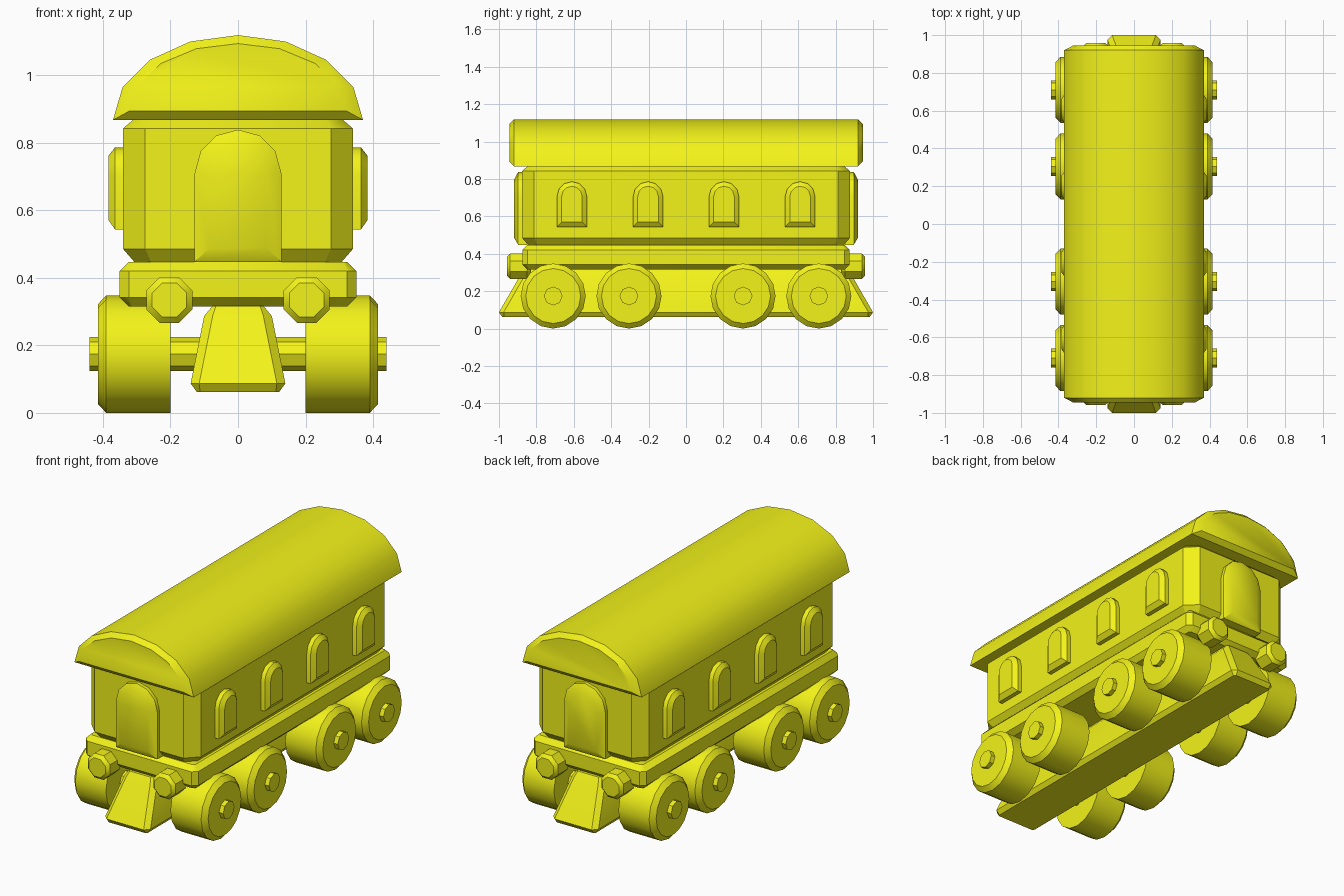
import bpy, bmesh
from math import sin, cos, pi, radians

if "Cube" in bpy.data.objects:
    bpy.data.objects.remove(bpy.data.objects["Cube"])


def loft(name, loops):
    """Skin a stack of equal-length vertex loops and cap both ends."""
    bm = bmesh.new()
    rings = [[bm.verts.new(p) for p in loop] for loop in loops]
    n = len(rings[0])
    for a, b in zip(rings, rings[1:]):
        for i in range(n):
            j = (i + 1) % n
            bm.faces.new((a[i], a[j], b[j], b[i]))
    bm.faces.new(rings[0])
    bm.faces.new(rings[-1])
    bmesh.ops.recalc_face_normals(bm, faces=bm.faces)
    mesh = bpy.data.meshes.new(name)
    bm.to_mesh(mesh)
    bm.free()
    ob = bpy.data.objects.new(name, mesh)
    bpy.context.collection.objects.link(ob)
    mesh.materials.append(paint)
    bpy.ops.object.select_all(action='DESELECT')
    ob.select_set(True)
    bpy.context.view_layer.objects.active = ob
    bpy.ops.object.shade_smooth_by_angle(angle=radians(33))
    return ob


def plate(hx, hy, c, z):
    """Rectangle with chamfered corners."""
    return [(sx * x, sy * y, z) for sx, sy, x, y in (
        (1, 1, hx, hy - c), (1, 1, hx - c, hy), (-1, 1, hx - c, hy), (-1, 1, hx, hy - c),
        (-1, -1, hx, hy - c), (-1, -1, hx - c, hy), (1, -1, hx - c, hy), (1, -1, hx, hy - c))]


def circle(r, n, turn=0.0):
    return [(r * cos(turn + 2 * pi * i / n), r * sin(turn + 2 * pi * i / n)) for i in range(n)]


def arch(half, bottom, spring):
    """Round-topped opening outline (u, z)."""
    top = [(half * cos(pi * i / 6), spring + half * sin(pi * i / 6)) for i in range(7)]
    return [(half, bottom)] + top + [(-half, bottom)]


def vault(a, b, z0):
    return [(a * cos(pi * i / 8), z0 + b * sin(pi * i / 8)) for i in range(9)]


paint = bpy.data.materials.new("yellow_paint")
paint.diffuse_color = (0.9, 0.9, 0.01, 1)
paint.use_nodes = True
paint.node_tree.nodes["Principled BSDF"].inputs["Base Color"].default_value = paint.diffuse_color

# Vaulted roof with bevelled ends
big, small = vault(0.37, 0.251, 0.867), vault(0.322, 0.2, 0.893)
loft("roof", [[(x, y, z) for x, z in prof] for prof, y in
              ((small, -0.945), (big, -0.92), (big, 0.92), (small, 0.945))])

# Carriage body, floor frame and tapered undercarriage
loft("body", [plate(0.307, 0.844, 0.05, 0.447), plate(0.34, 0.877, 0.065, 0.485),
              plate(0.34, 0.877, 0.065, 0.842), plate(0.307, 0.844, 0.05, 0.87)])
loft("floor_frame", [plate(0.323, 0.848, 0.012, 0.315), plate(0.35, 0.875, 0.027, 0.342),
                     plate(0.35, 0.875, 0.027, 0.42), plate(0.323, 0.848, 0.012, 0.447)])
loft("undercarriage", [plate(0.122, 0.982, 0.01, 0.062), plate(0.14, 1.0, 0.025, 0.087),
                       plate(0.1, 0.885, 0.025, 0.287), plate(0.075, 0.865, 0.01, 0.317)])

for s, end in ((-1, "front"), (1, "back")):
    # End door
    outer, inner = arch(0.128, 0.447, 0.71), arch(0.085, 0.487, 0.708)
    loft(end + "_door", [[(u, s * y, z) for u, z in prof] for prof, y in
                         ((outer, 0.84), (outer, 0.897), (inner, 0.92))])
    # Buffers
    for sx, side in ((-1, "left"), (1, "right")):
        loft(f"{end}_{side}_buffer",
             [[(sx * 0.203 + u, s * y, 0.334 + v) for u, v in circle(r, 8, pi / 8)]
              for r, y in ((0.055, 0.83), (0.0735, 0.85), (0.0735, 0.94), (0.055, 0.957))])

# Side windows
for s, side in ((-1, "left"), (1, "right")):
    outer, inner = arch(0.08, 0.543, 0.706), arch(0.055, 0.57, 0.706)
    for k, y in enumerate((-0.61, -0.203, 0.203, 0.61)):
        loft(f"{side}_window_{k + 1}", [[(s * x, y + u, z) for u, z in prof] for prof, x in
                                        ((outer, 0.32), (outer, 0.364), (inner, 0.383))])

# Axles and wheels
for k, y in enumerate((-0.71, -0.305, 0.305, 0.71)):
    loft(f"axle_{k + 1}", [[(x, y + u, 0.174 + v) for u, v in circle(0.05, 8)]
                           for x in (-0.44, 0.44)])
    for s, side in ((-1, "left"), (1, "right")):
        loft(f"{side}_wheel_{k + 1}",
             [[(s * x, y + u, 0.174 + v) for u, v in circle(r, 16)]
              for x, r in ((0.2, 0.174), (0.39, 0.174), (0.415, 0.147))])
